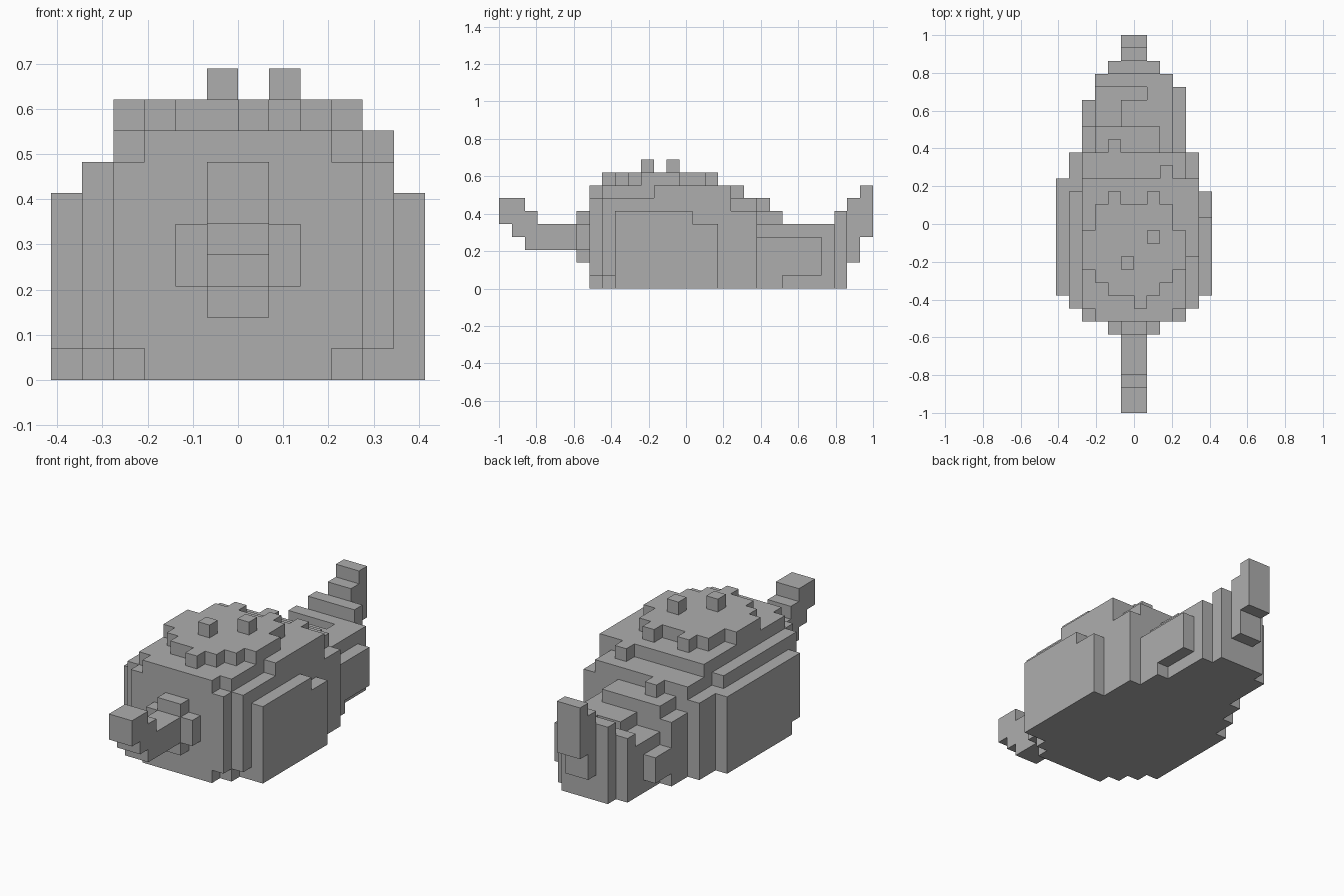
import bpy, bmesh, itertools
from mathutils import Vector

if "Cube" in bpy.data.objects:
    bpy.data.objects.remove(bpy.data.objects["Cube"])

LENGTH = 29            # blocks from trunk tip to tail tip
UNIT = 2 / LENGTH      # edge length of one block

grey = bpy.data.materials.new("plain grey")
grey.use_nodes = True
COLOUR = (0.42, 0.42, 0.42, 1)
grey.diffuse_color = COLOUR
grey.node_tree.nodes["Principled BSDF"].inputs["Base Color"].default_value = COLOUR

solids = {}


def box(xs, ys, zs):
    """Unit blocks filling a box given by (start, end) in each direction."""
    return set(itertools.product(range(*xs), range(*ys), range(*zs)))


def slab(half, ys, zs):
    """Box centred on the middle plane."""
    return box((-half, half), ys, zs)


def mirrored(blocks):
    """Blocks together with their reflection in the middle plane."""
    return blocks | {(-1 - x, y, z) for x, y, z in blocks}


def add_part(name, *pieces):
    solids.setdefault(name, set()).update(*pieces)


# Trunk: a bar that curls upward at its tip, with a cross-shaped root
for y in range(6):
    top = max(5, min(7, 8 - y))
    add_part("trunk", slab(1, (y, y + 1), (max(3, 5 - y), top)))
root = (6, 7)
add_part("trunk", slab(1, root, (2, 6)), slab(2, root, (3, 5)))

# Face: front plate with its corners notched
front = (7, 8)
add_part("face", slab(3, front, (0, 8)), slab(4, front, (1, 7)))

# Body: core, lower back and side shells of differing height
add_part("body", slab(4, (8, 18), (0, 8)), slab(4, (18, 20), (0, 7)))
add_part("body", slab(5, (8, 9), (1, 7)), slab(5, (9, 20), (0, 6)))
add_part("body", mirrored(box((4, 5), (9, 17), (6, 7))))
add_part("body", box((4, 5), (12, 18), (6, 8)), box((2, 3), (18, 19), (7, 8)))

# Flanks: outermost plates, each with one clipped corner
left_plate = box((5, 6), (9, 17), (0, 6))
right_plate = box((-6, -5), (9, 18), (0, 6))
add_part("left_flank", {b for b in left_plate if b[1] < 15 or b[2] < 5})
add_part("right_flank", {b for b in right_plate if b[1] > 9 or b[2] > 0})

# Back plateau: rounded outline with small studs along the rear edge
layer = (8, 9)
for half, start, end in ((2, 9, 10), (3, 10, 16), (4, 11, 14)):
    add_part("back_plateau", slab(half, (start, end), layer))
add_part("back_plateau", box((0, 1), front[1:] + (9,), layer))
add_part("back_plateau", mirrored(box((1, 2), (16, 17), layer)))

# Rump: stepped top with a sunken patch on the right
sunken = box((-3, -1), (22, 25), (4, 5)) | slab(1, (24, 25), (4, 5))
add_part("rump", slab(3, (20, 26), (0, 5)) - sunken)
add_part("rump", box((-3, 2), (20, 22), (5, 6)), box((-2, -1), (20, 21), (6, 7)))

# Hips: plates beside the rump
hip = (20, 22)
add_part("left_hip", box((3, 4), (20, 25), (1, 4)), box((3, 4), hip, (0, 1)))
add_part("right_hip", box((-4, -3), hip, (0, 5)), box((-4, -3), (22, 24), (1, 3)))

# Tail: three rising steps
for step in range(3):
    y = 26 + step
    add_part("tail", slab(max(1, 2 - step), (y, y + 1), (2 * step, 6 + step)))

# Eyes: single blocks on the plateau
add_part("right_eye", {(-1, 11, 9)})
add_part("left_eye", {(1, 13, 9)})


def block_face(bm, cell, axis, side):
    """Add one outer square of a block, facing along the axis."""
    u, v = (axis + 1) % 3, (axis + 2) % 3
    corners = []
    for a, b in ((0, 0), (1, 0), (1, 1), (0, 1)):
        p = Vector(cell)
        p[axis] += side
        p[u] += a
        p[v] += b
        p.y -= LENGTH / 2
        corners.append(bm.verts.new(p * UNIT))
    bm.faces.new(corners if side else corners[::-1])


# Skin each part only where it is exposed, then merge the flat regions
whole = set().union(*solids.values())
for name, cells in solids.items():
    bm = bmesh.new()
    for cell in sorted(cells):
        for axis, side in itertools.product(range(3), (0, 1)):
            beside = list(cell)
            beside[axis] += 1 if side else -1
            if tuple(beside) not in whole:
                block_face(bm, cell, axis, side)
    bmesh.ops.remove_doubles(bm, verts=bm.verts, dist=UNIT / 100)
    bmesh.ops.dissolve_limit(bm, angle_limit=0.01, verts=bm.verts, edges=bm.edges)
    mesh = bpy.data.meshes.new(name)
    bm.to_mesh(mesh)
    bm.free()
    mesh.materials.append(grey)
    bpy.context.collection.objects.link(bpy.data.objects.new(name, mesh))
